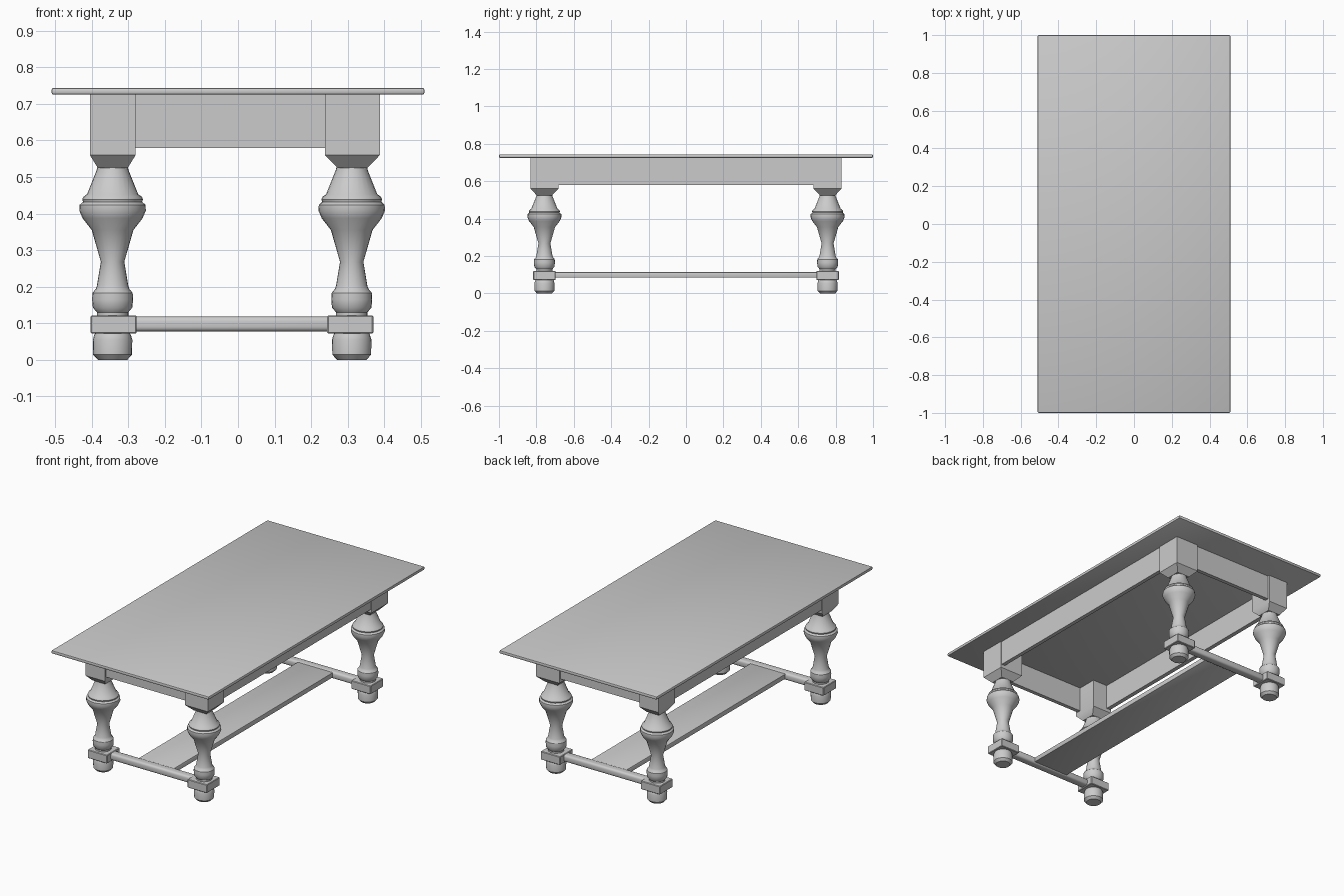
import bpy, bmesh, math

if "Cube" in bpy.data.objects:
    bpy.data.objects.remove(bpy.data.objects["Cube"])

LEG_Y = 0.757
LEFT_X, RIGHT_X = -0.343, 0.311


def finish(name, bm, bevel=0.0, segments=2):
    """Turn a bmesh into a smooth-by-angle object, with optional rounded edges."""
    if bevel:
        bmesh.ops.bevel(bm, geom=bm.edges[:], offset=bevel, segments=segments,
                        profile=0.5, affect='EDGES')
    bmesh.ops.recalc_face_normals(bm, faces=bm.faces[:])
    mesh = bpy.data.meshes.new(name)
    bm.to_mesh(mesh)
    bm.free()
    obj = bpy.data.objects.new(name, mesh)
    bpy.context.collection.objects.link(obj)
    bpy.ops.object.select_all(action='DESELECT')
    obj.select_set(True)
    bpy.context.view_layer.objects.active = obj
    bpy.ops.object.shade_smooth_by_angle(angle=math.radians(35))
    return obj


def box(name, x, y, z, bevel=0.0, segments=2):
    """Box from (min, max) ranges on each axis."""
    bm = bmesh.new()
    bmesh.ops.create_cube(bm, size=1)
    for v in bm.verts:
        for i, (lo, hi) in enumerate((x, y, z)):
            v.co[i] = lo + (v.co[i] + 0.5) * (hi - lo)
    return finish(name, bm, bevel, segments)


def lathe(name, profile, x, y, sides=24):
    """Turned part from (radius, height) points, capped at both ends."""
    bm = bmesh.new()
    rings = []
    for r, z in profile:
        rings.append([bm.verts.new((x + r * math.cos(2 * math.pi * k / sides),
                                    y + r * math.sin(2 * math.pi * k / sides), z))
                      for k in range(sides)])
    for a, b in zip(rings, rings[1:]):
        for k in range(sides):
            n = (k + 1) % sides
            bm.faces.new((a[k], a[n], b[n], b[k]))
    bm.faces.new(rings[0][::-1])
    bm.faces.new(rings[-1])
    return finish(name, bm)


def leg_head(name, x, y):
    """Square block at the top of a leg with a tapered lower end."""
    bm = bmesh.new()
    cx = sum(x) / 2
    hx = (x[1] - x[0]) / 2
    rings = []
    for sx, sy, z in ((0.041, 0.041, 0.525), (hx, 0.075, 0.56), (hx, 0.075, 0.728)):
        rings.append([bm.verts.new((cx + i * sx, y + j * sy, z))
                      for i, j in ((-1, -1), (1, -1), (1, 1), (-1, 1))])
    for a, b in zip(rings, rings[1:]):
        for k in range(4):
            n = (k + 1) % 4
            bm.faces.new((a[k], a[n], b[n], b[k]))
    bm.faces.new(rings[0][::-1])
    bm.faces.new(rings[-1])
    return finish(name, bm)


FOOT = [(0.040, 0.0), (0.053, 0.014), (0.054, 0.055), (0.050, 0.068), (0.046, 0.075)]
BALUSTER = [(0.043, 0.115), (0.043, 0.130), (0.054, 0.143), (0.056, 0.165),
            (0.055, 0.183), (0.046, 0.194), (0.043, 0.202), (0.032, 0.268),
            (0.057, 0.355), (0.082, 0.387), (0.091, 0.408), (0.090, 0.424),
            (0.081, 0.432), (0.083, 0.439), (0.080, 0.446), (0.070, 0.453),
            (0.044, 0.518), (0.041, 0.530)]

# Table top
box("table_top", (-0.51, 0.51), (-1, 1), (0.725, 0.744), 0.006)

# Four turned legs with square joint blocks
for side, x, head in (("left", LEFT_X, (-0.405, -0.28)), ("right", RIGHT_X, (0.238, 0.388))):
    for end, y in (("front", -LEG_Y), ("back", LEG_Y)):
        tag = f"{end}_{side}"
        lathe(f"{tag}_foot", FOOT, x, y)
        lathe(f"{tag}_leg", BALUSTER, x, y)
        leg_head(f"{tag}_leg_head", head, y)
        bx = x + (0.003 if side == "left" else -0.004)
        box(f"{tag}_joint_block", (bx - 0.063, bx + 0.063), (y - 0.06, y + 0.06),
            (0.072, 0.121), 0.003, 1)

# Aprons under the top
box("left_apron", (-0.40, -0.375), (-0.75, 0.75), (0.58, 0.728))
box("right_apron", (0.36, 0.383), (-0.75, 0.75), (0.58, 0.728))
for end, s in (("front", -1), ("back", 1)):
    box(f"{end}_apron", (-0.35, 0.32), sorted((s * 0.797, s * 0.82)), (0.58, 0.728))
    # Rounded end stretchers between the joint blocks
    box(f"{end}_stretcher", (-0.30, 0.27), (s * LEG_Y - 0.025, s * LEG_Y + 0.025),
        (0.078, 0.118), 0.012, 3)

# Wide central foot board
box("foot_board", (-0.13, 0.10), (-0.745, 0.745), (0.085, 0.114), 0.004)
